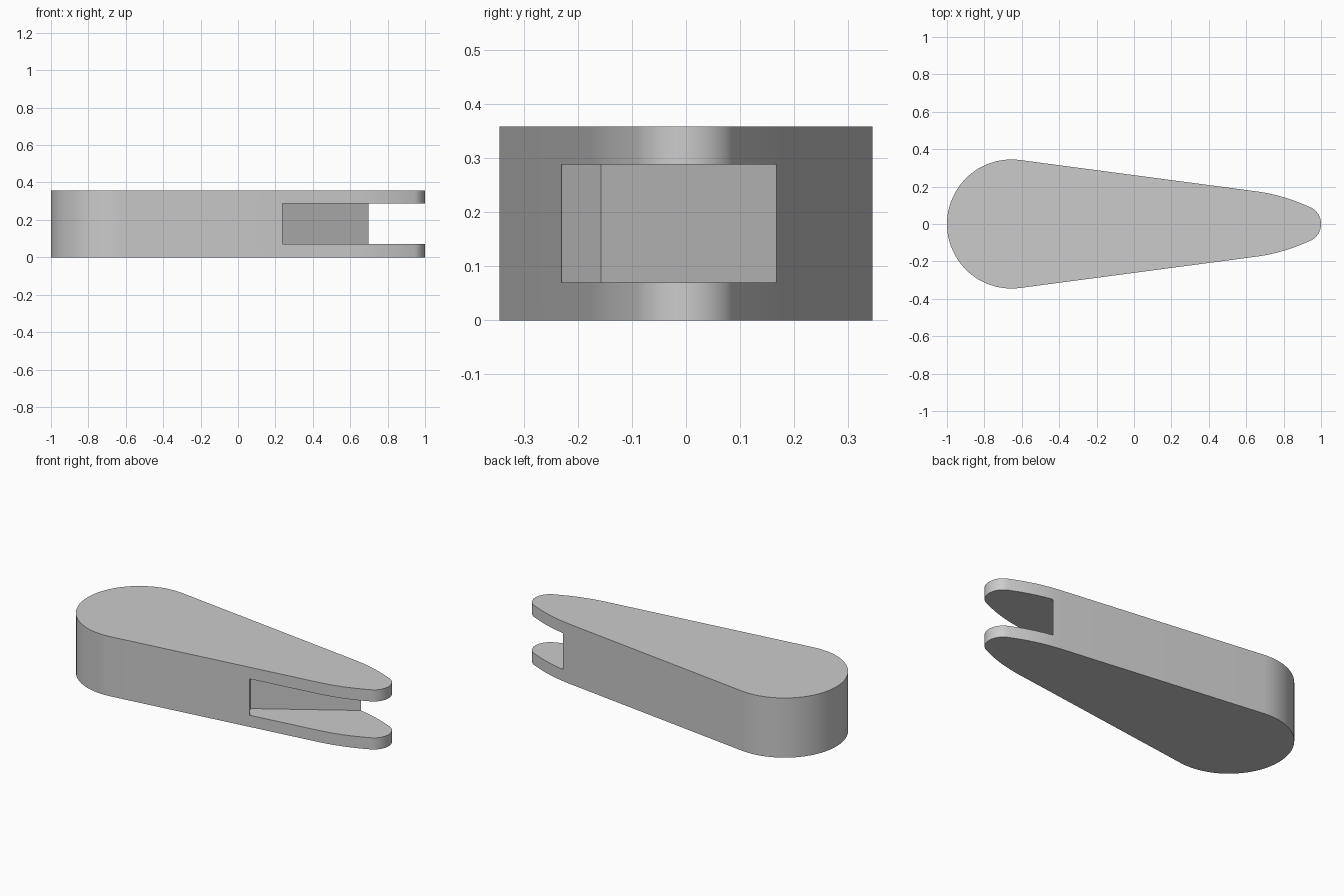
import bpy
import bmesh
from math import sin, cos, atan2, pi, radians
from mathutils import Vector, Matrix

if "Cube" in bpy.data.objects:
    bpy.data.objects.remove(bpy.data.objects["Cube"])

HEIGHT = 0.358
SLOT_BOTTOM, SLOT_TOP = 0.07, 0.288


def arc(cx, cy, r, a0, a1, n):
    """Points on an arc from angle a0 to a1 (degrees)."""
    return [(cx + r * cos(radians(a0 + (a1 - a0) * i / n)),
             cy + r * sin(radians(a0 + (a1 - a0) * i / n))) for i in range(n + 1)]


# Half outline: round heel, straight flank, gently bowed shoulder, small round nose
heel = arc(-0.655, 0, 0.345, 180, 82.5, 20)
shoulder_r = 0.99
shoulder_start = Vector((0.65, 0.175))
centre = shoulder_start - shoulder_r * Vector((cos(radians(82.5)), sin(radians(82.5))))
shoulder = arc(centre.x, centre.y, shoulder_r, 82.5, 65, 8)
nose = arc(0.9, 0, 0.1, 65, 0, 8)[1:]
half = heel + shoulder + nose
outline = half + [(x, -y) for x, y in half[-2:0:-1]]

# Body: extruded outline
bm = bmesh.new()
face = bm.faces.new([bm.verts.new((x, y, 0)) for x, y in outline])
top = bmesh.ops.extrude_face_region(bm, geom=[face])
bmesh.ops.translate(bm, vec=(0, 0, HEIGHT),
                    verts=[v for v in top["geom"] if isinstance(v, bmesh.types.BMVert)])
bmesh.ops.recalc_face_normals(bm, faces=bm.faces)
mesh = bpy.data.meshes.new("lever_body")
bm.to_mesh(mesh)
bm.free()
body = bpy.data.objects.new("lever_body", mesh)
bpy.context.collection.objects.link(body)

# Slot cutter: slanted box whose inner corner sits inside the body
corner, exit_point = Vector((0.192, -0.157)), Vector((0.70, 0.168))
u = (exit_point - corner).normalized()
v = Vector((u.y, -u.x))
length, depth = 1.2, 0.8
mid = corner + u * length / 2 + v * depth / 2
bpy.ops.mesh.primitive_cube_add(size=1, location=(mid.x, mid.y, (SLOT_BOTTOM + SLOT_TOP) / 2),
                                rotation=(0, 0, atan2(u.y, u.x)))
cutter = bpy.context.object
cutter.name = "slot_cutter"
cutter.scale = (length, depth, SLOT_TOP - SLOT_BOTTOM)
cutter.hide_render = True

# Cut the slot and bake it in
cut = body.modifiers.new("slot", 'BOOLEAN')
cut.operation = 'DIFFERENCE'
cut.solver = 'EXACT'
cut.object = cutter
bpy.ops.object.select_all(action='DESELECT')
body.select_set(True)
bpy.context.view_layer.objects.active = body
bpy.ops.object.modifier_apply(modifier=cut.name)
bpy.data.objects.remove(cutter)
bpy.ops.object.shade_smooth_by_angle(angle=radians(30))
